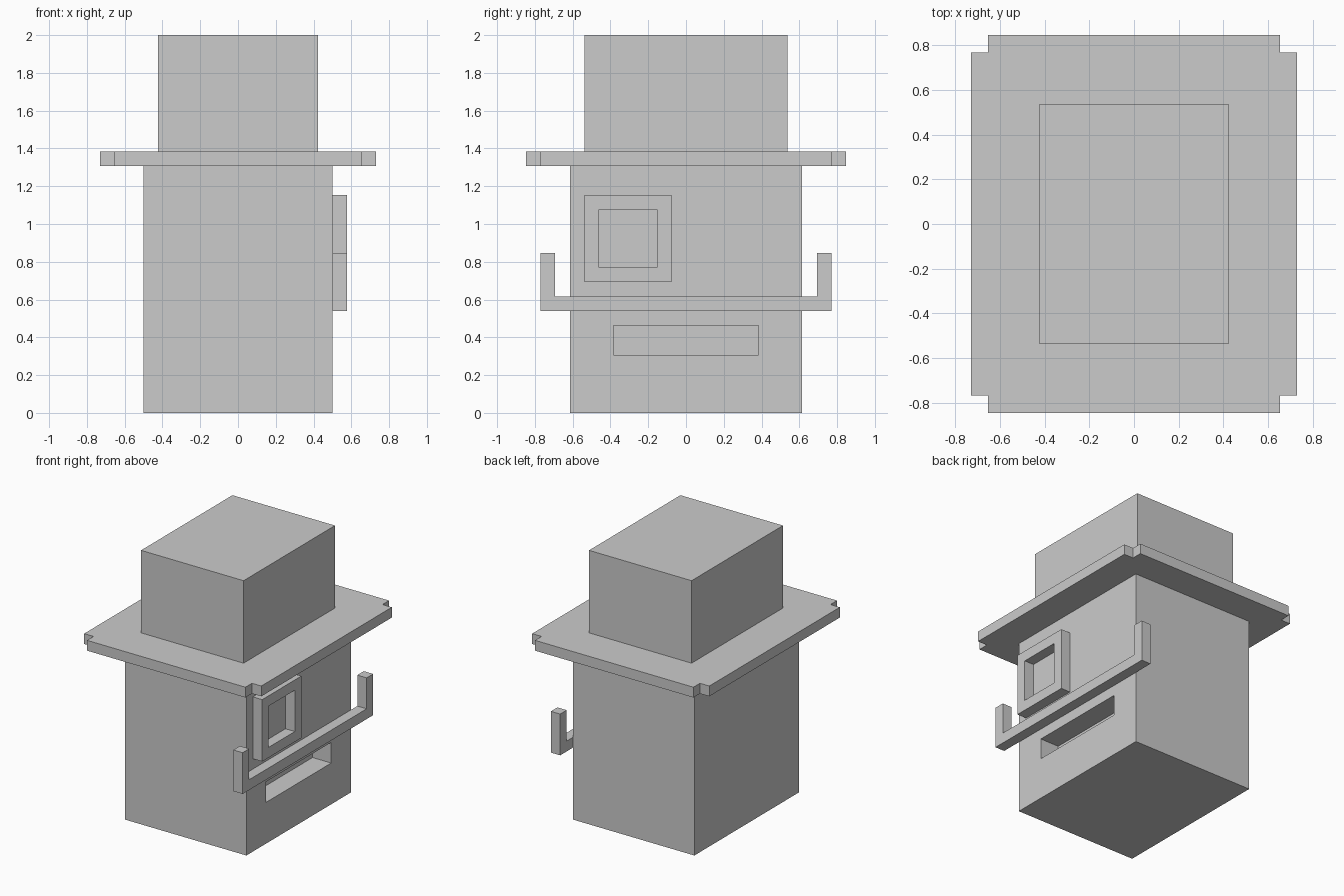
import bpy, bmesh
from mathutils import Vector

if "Cube" in bpy.data.objects:
    bpy.data.objects.remove(bpy.data.objects["Cube"])

U = 1 / 13  # the whole model sits on a 1/13 grid


def finish(name, bm):
    bmesh.ops.recalc_face_normals(bm, faces=bm.faces)
    mesh = bpy.data.meshes.new(name)
    bm.to_mesh(mesh)
    bm.free()
    obj = bpy.data.objects.new(name, mesh)
    bpy.context.collection.objects.link(obj)
    return obj


def box(name, lo, hi):
    """Box between two corners given in grid units."""
    lo, hi = Vector(lo) * U, Vector(hi) * U
    bm = bmesh.new()
    bmesh.ops.create_cube(bm, size=1)
    for v in bm.verts:
        v.co = (lo + hi) / 2 + v.co * (hi - lo)
    return finish(name, bm)


def prism(name, points, direction):
    """Flat outline (grid units) extruded along a direction."""
    bm = bmesh.new()
    face = bm.faces.new([bm.verts.new(Vector(p) * U) for p in points])
    ext = bmesh.ops.extrude_face_region(bm, geom=[face], use_keep_orig=True)
    verts = [g for g in ext["geom"] if isinstance(g, bmesh.types.BMVert)]
    bmesh.ops.translate(bm, verts=verts, vec=Vector(direction) * U)
    return finish(name, bm)


def cut(obj, lo, hi):
    """Subtract a box, then discard the cutter."""
    cutter = box("cutter", lo, hi)
    cutter.hide_render = True
    mod = obj.modifiers.new("cut", "BOOLEAN")
    mod.operation = "DIFFERENCE"
    mod.solver = "EXACT"
    mod.object = cutter
    bpy.context.view_layer.objects.active = obj
    bpy.ops.object.modifier_apply(modifier=mod.name)
    bpy.data.objects.remove(cutter)


# Head block with recessed mouth slot
head = box("head", (-6.5, -8, 0), (6.5, 8, 17))
cut(head, (4.5, -5, 4), (7.5, 5, 6))

# Hat brim with notched corners
quarter = [(9.5, 10), (8.5, 10), (8.5, 11)]
outline = []
for sx, sy, step in ((1, 1, 1), (-1, 1, -1), (-1, -1, 1), (1, -1, -1)):
    outline += [(sx * x, sy * y, 17) for x, y in quarter[::step]]
prism("hat_brim", outline, (0, 0, 1))

# Hat crown
box("hat_crown", (-5.5, -7, 18), (5.5, 7, 26))

# Square eyepiece frame
eyepiece = box("eyepiece", (6.5, -7, 9), (7.5, -1, 15))
cut(eyepiece, (6, -6, 10), (8, -2, 14))

# Moustache bar with upturned ends
half = [(10, 7), (10, 11), (9, 11), (9, 8)]
profile = half + [(-y, z) for y, z in reversed(half)]
prism("moustache", [(6.5, y, z) for y, z in profile], (1, 0, 0))
